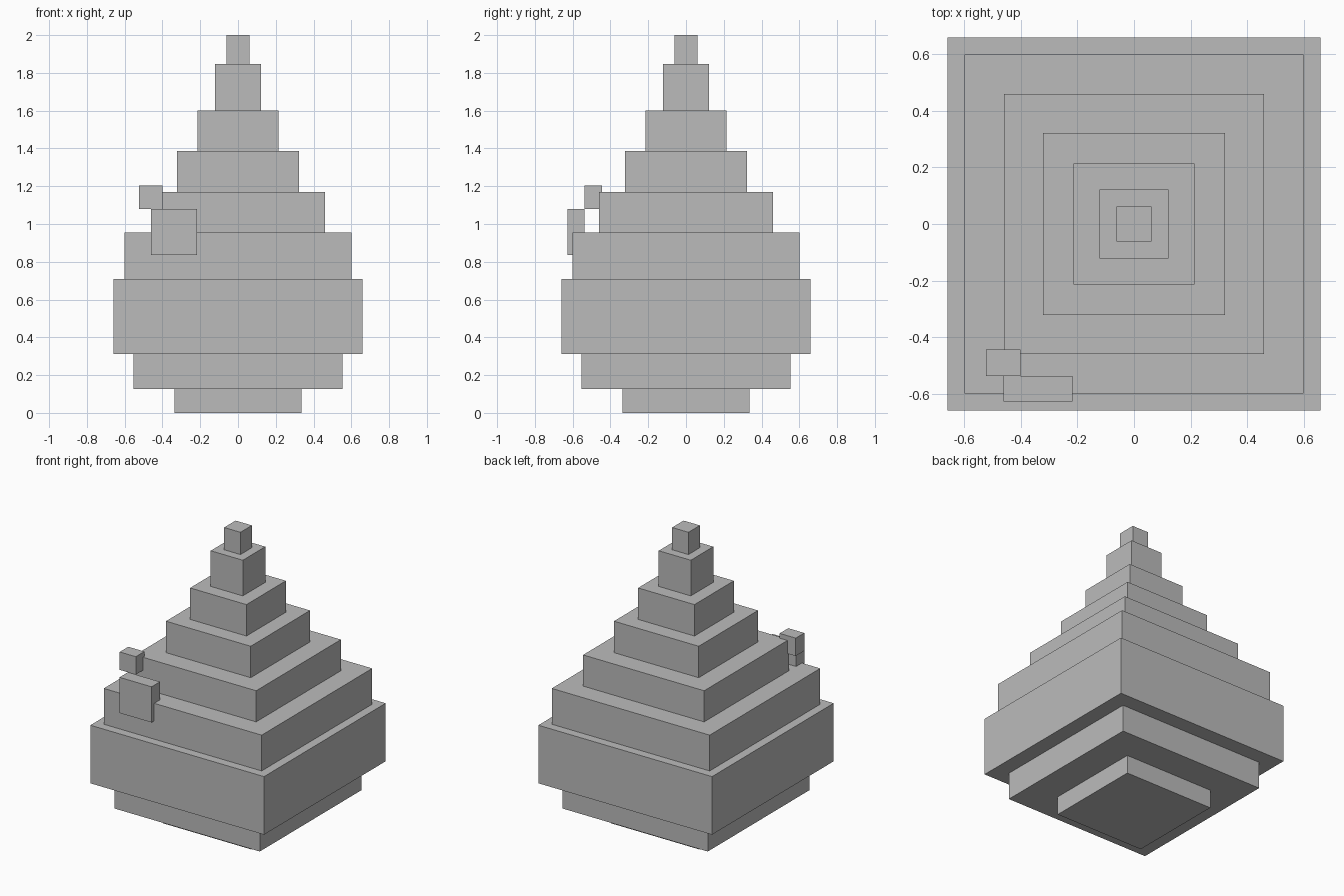
import bpy

cube = bpy.data.objects.get("Cube")
if cube:
    bpy.data.objects.remove(cube, do_unlink=True)

# Single plain grey for every part
grey = bpy.data.materials.new("plain grey")
grey.use_nodes = True
colour = (0.5, 0.5, 0.5, 1)
grey.diffuse_color = colour
grey.node_tree.nodes["Principled BSDF"].inputs["Base Color"].default_value = colour


def box(name, low, high):
    """Flat-sided box between two opposite corners."""
    bpy.ops.mesh.primitive_cube_add(size=1)
    obj = bpy.context.object
    obj.name = name
    obj.location = [(a + b) / 2 for a, b in zip(low, high)]
    obj.scale = [b - a for a, b in zip(low, high)]
    bpy.ops.object.transform_apply(location=False, rotation=False, scale=True)
    obj.data.materials.append(grey)
    return obj


# Stacked square tiers, bottom to top: name, half width, top height
tiers = [
    ("foot", 0.337, 0.126),
    ("lower_belly", 0.553, 0.311),
    ("wide_belly", 0.66, 0.71),
    ("upper_belly", 0.6, 0.956),
    ("shoulder", 0.46, 1.17),
    ("lower_neck", 0.322, 1.386),
    ("upper_neck", 0.214, 1.602),
    ("tip_base", 0.122, 1.847),
    ("tip", 0.062, 2.0),
]
bottom = 0
for name, half, top in tiers:
    box(name, (-half, -half, bottom), (half, half, top))
    bottom = top

# Highlight blocks on the front right of the body
box("large_highlight", (-0.461, -0.628, 0.835), (-0.217, -0.537, 1.08))
box("small_highlight", (-0.523, -0.537, 1.08), (-0.401, -0.444, 1.203))
